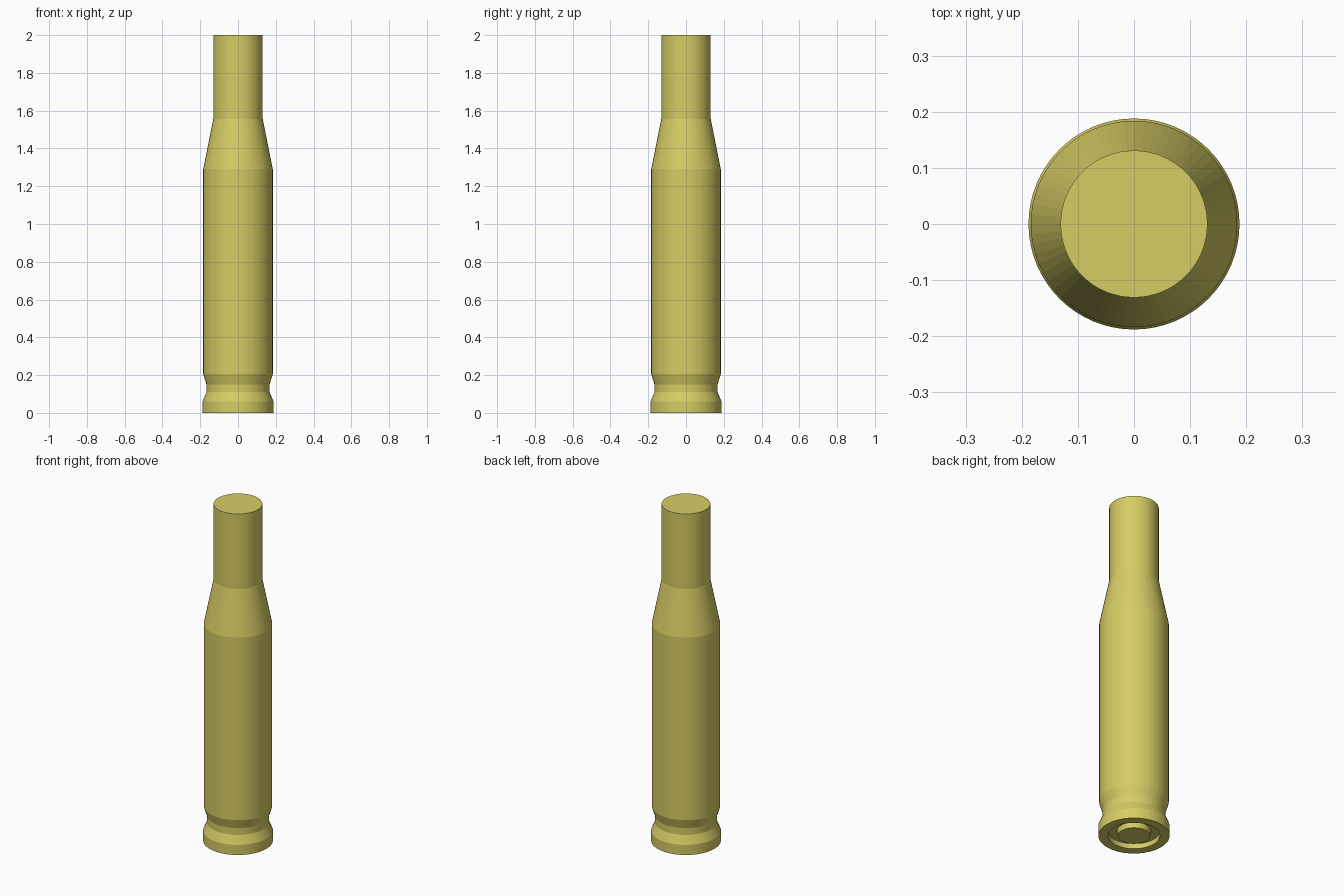
import bpy
import bmesh
from math import cos, sin, tau

cube = bpy.data.objects.get("Cube")
if cube:
    bpy.data.objects.remove(cube, do_unlink=True)

SIDES = 64

brass = bpy.data.materials.new("brass")
colour = (0.67, 0.61, 0.13, 1)
brass.diffuse_color = colour
brass.use_nodes = True
brass.node_tree.nodes["Principled BSDF"].inputs["Base Color"].default_value = colour


def lathe(name, profile):
    """Spin (radius, height) points round z, with flat caps on both ends."""
    bm = bmesh.new()
    rings = [[bm.verts.new((r * cos(tau * i / SIDES), r * sin(tau * i / SIDES), z))
              for i in range(SIDES)] for r, z in profile]
    for low, high in zip(rings, rings[1:]):
        for i in range(SIDES):
            j = (i + 1) % SIDES
            bm.faces.new((low[i], low[j], high[j], high[i]))
    bm.faces.new(rings[0][::-1])
    bm.faces.new(rings[-1])
    bmesh.ops.recalc_face_normals(bm, faces=bm.faces)
    mesh = bpy.data.meshes.new(name)
    bm.to_mesh(mesh)
    bm.free()
    mesh.materials.append(brass)
    obj = bpy.data.objects.new(name, mesh)
    bpy.context.collection.objects.link(obj)
    return obj


lathe("casing", [
    (0.085, 0.0), (0.09, 0.03), (0.137, 0.03), (0.137, 0.0),   # base disc and ring groove
    (0.188, 0.0), (0.188, 0.06),                               # rim
    (0.167, 0.11), (0.167, 0.15), (0.184, 0.205),              # extractor groove
    (0.184, 1.29), (0.131, 1.555), (0.131, 2.0),               # body, shoulder, neck
])
